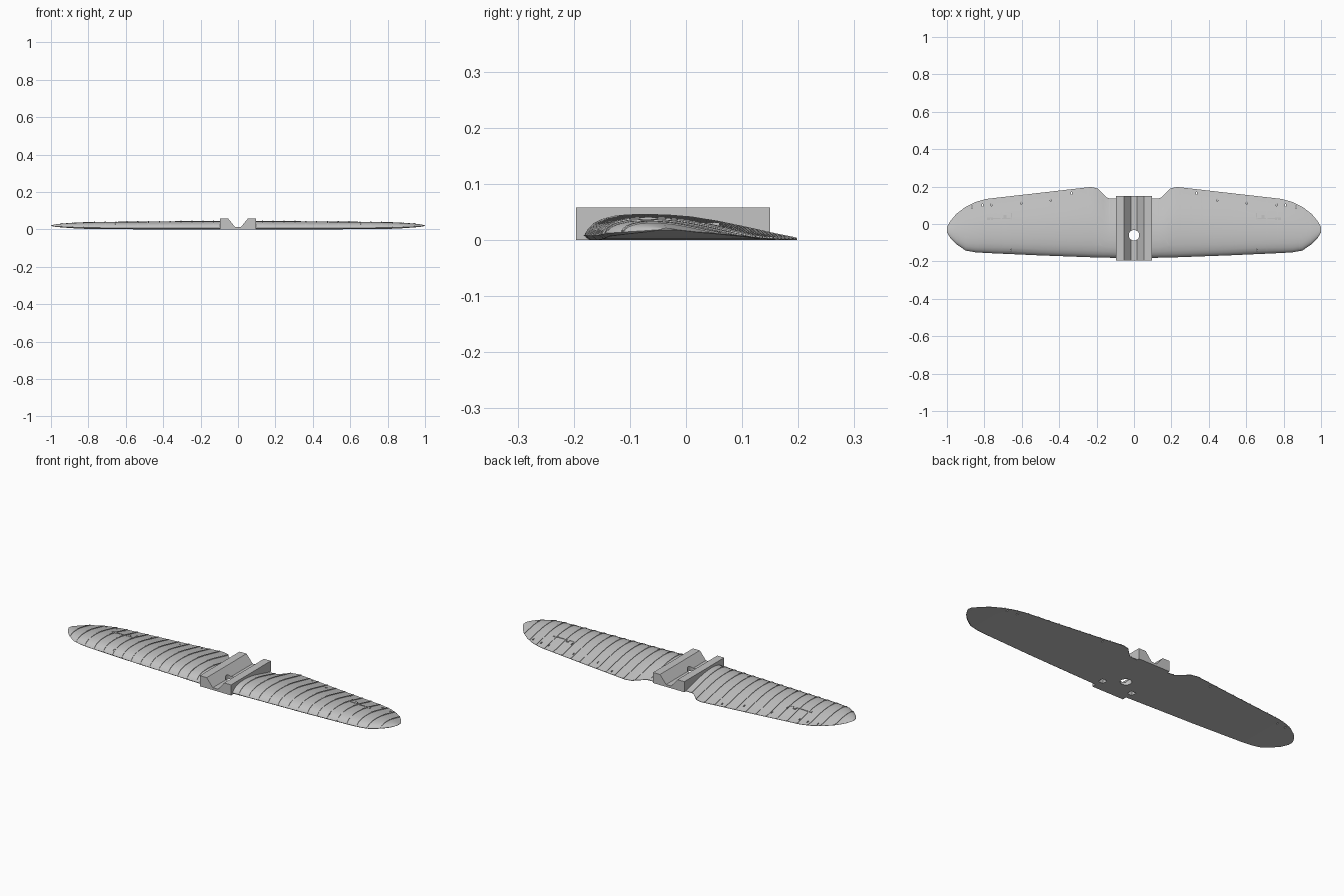
import bpy, bmesh
from math import radians

if "Cube" in bpy.data.objects:
    bpy.data.objects.remove(bpy.data.objects["Cube"])

grey = bpy.data.materials.new("light_grey")
grey.use_nodes = True
grey.diffuse_color = (0.55, 0.55, 0.55, 1)
grey.node_tree.nodes["Principled BSDF"].inputs["Base Color"].default_value = (0.55, 0.55, 0.55, 1)

# Wing stations: x, leading edge y, trailing edge y, top z, bottom z
STATIONS = [
    (0.09, -0.182, 0.135, 0.044, 0), (0.14, -0.18, 0.138, 0.044, 0),
    (0.165, -0.18, 0.16, 0.044, 0), (0.195, -0.179, 0.19, 0.044, 0),
    (0.23, -0.178, 0.198, 0.044, 0), (0.5, -0.168, 0.167, 0.042, 0),
    (0.79, -0.155, 0.134, 0.039, 0.002), (0.85, -0.151, 0.117, 0.037, 0.004),
    (0.9, -0.142, 0.092, 0.034, 0.007), (0.95, -0.108, 0.054, 0.030, 0.011),
    (0.98, -0.078, 0.018, 0.026, 0.014), (1.0, -0.045, -0.015, 0.021, 0.018)]
# Upper airfoil curve: chord fraction, height fraction
AIRFOIL = [(0, 0.18), (0.02, 0.42), (0.05, 0.62), (0.1, 0.8), (0.18, 0.95), (0.3, 1),
           (0.4, 0.97), (0.5, 0.9), (0.63, 0.72), (0.78, 0.45), (0.9, 0.22), (1, 0.05)]


def lerp(table, t):
    for a, b in zip(table, table[1:]):
        if t <= b[0]:
            f = (t - a[0]) / (b[0] - a[0])
            return [p + (q - p) * f for p, q in zip(a, b)]
    return table[-1]


def section(x, lift=0.0):
    _, lead, trail, top, low = lerp(STATIONS, x)
    chord = trail - lead
    pts = [(x, lead + u * chord, low + h * (top - low) + lift) for u, h in AIRFOIL]
    base = low + (0.001 if lift else 0)
    return pts + [(x, trail, base), (x, lead + 0.03 * chord, base)]


def top_z(x, y):
    _, lead, trail, top, low = lerp(STATIONS, x)
    return low + lerp(AIRFOIL, (y - lead) / (trail - lead))[1] * (top - low)


def add_loft(bm, rings, side=1):
    rows = [[bm.verts.new((side * x, y, z)) for x, y, z in r] for r in rings]
    n = len(rows[0])
    for a, b in zip(rows, rows[1:]):
        for i in range(n):
            j = (i + 1) % n
            bm.faces.new((a[i], a[j], b[j], b[i]))
    bm.faces.new(rows[0])
    bm.faces.new(rows[-1])


def add_box(bm, x, y, sx, sy, z0, z1):
    ring = [(x - sx / 2, y - sy / 2), (x + sx / 2, y - sy / 2),
            (x + sx / 2, y + sy / 2), (x - sx / 2, y + sy / 2)]
    add_loft(bm, [[(px, py, z) for px, py in ring] for z in (z0, z1)])


def finish(bm, name):
    bmesh.ops.recalc_face_normals(bm, faces=bm.faces)
    mesh = bpy.data.meshes.new(name)
    bm.to_mesh(mesh)
    bm.free()
    mesh.materials.append(grey)
    obj = bpy.data.objects.new(name, mesh)
    bpy.context.collection.objects.link(obj)
    return obj


def select(obj):
    bpy.ops.object.select_all(action='DESELECT')
    obj.select_set(True)
    bpy.context.view_layer.objects.active = obj


def cut(obj, cutter):
    select(obj)
    mod = obj.modifiers.new("cut", 'BOOLEAN')
    mod.operation = 'DIFFERENCE'
    mod.solver = 'EXACT'
    mod.object = cutter
    bpy.ops.object.modifier_apply(modifier=mod.name)


# Small slots: x, y, length along the chord
SLOTS = [(0.866, 0.09, 0.014), (0.81, 0.1, 0.014), (0.762, 0.103, 0.014), (0.71, 0.107, 0.014),
         (0.603, 0.115, 0.014), (0.445, 0.13, 0.014), (0.335, 0.165, 0.012),
         (0.187, 0.028, 0.03), (0.187, -0.12, 0.02), (0.655, -0.14, 0.012), (0.655, 0.042, 0.016)]
ribs_x = [0.13 + 0.058 * i for i in range(15)]

# Cutter for the centre hole and the underside sockets
bm = bmesh.new()
bmesh.ops.create_cone(bm, cap_ends=True, segments=32, radius1=0.028, radius2=0.028, depth=0.3)
bmesh.ops.translate(bm, verts=bm.verts, vec=(0, -0.06, 0))
for side in (1, -1):
    add_box(bm, side * 0.09, -0.125, 0.03, 0.03, -0.02, 0.03)
socket_cutter = finish(bm, "socket_cutter")
cutters = [socket_cutter]

for side, label in ((1, "left"), (-1, "right")):
    # Wing panel
    bm = bmesh.new()
    add_loft(bm, [section(s[0]) for s in STATIONS], side)
    wing = finish(bm, label + "_wing")
    bm = bmesh.new()
    for x, y, length in SLOTS:
        add_box(bm, side * x, y, 0.006, length, top_z(x, y) - 0.008, 0.1)
    slot_cutter = finish(bm, label + "_slot_cutter")
    cutters.append(slot_cutter)
    cut(wing, slot_cutter)
    cut(wing, socket_cutter)
    select(wing)
    bpy.ops.object.shade_smooth_by_angle(angle=radians(30))

    # Raised rib strips
    bm = bmesh.new()
    for x in ribs_x:
        add_loft(bm, [section(x - 0.003, 0.0025), section(x + 0.003, 0.0025)], side)
    ribs = finish(bm, label + "_ribs")
    select(ribs)
    bpy.ops.object.shade_smooth_by_angle(angle=radians(30))

    # Aileron linkage: bracket, rod and cover strip
    bm = bmesh.new()
    for x, y, sx, sy, h in ((0.69, 0.04, 0.016, 0.014, 0.004), (0.72, 0.03, 0.12, 0.004, 0.002),
                            (0.655, 0.035, 0.004, 0.05, 0.002), (0.77, 0.028, 0.03, 0.012, 0.002)):
        add_box(bm, side * x, y, sx, sy, 0.015, top_z(x, y) + h)
    finish(bm, label + "_aileron_linkage")

# Centre mounting block with a V-shaped channel
half = [(0.016, 0.013), (0.053, 0.058), (0.095, 0.058), (0.095, 0)]
outline = half + [(-x, z) for x, z in reversed(half)]
bm = bmesh.new()
add_loft(bm, [[(x, y, z) for x, z in outline] for y in (-0.196, 0.15)])
block = finish(bm, "mounting_block")
cut(block, socket_cutter)

for cutter in cutters:
    bpy.data.objects.remove(cutter)
